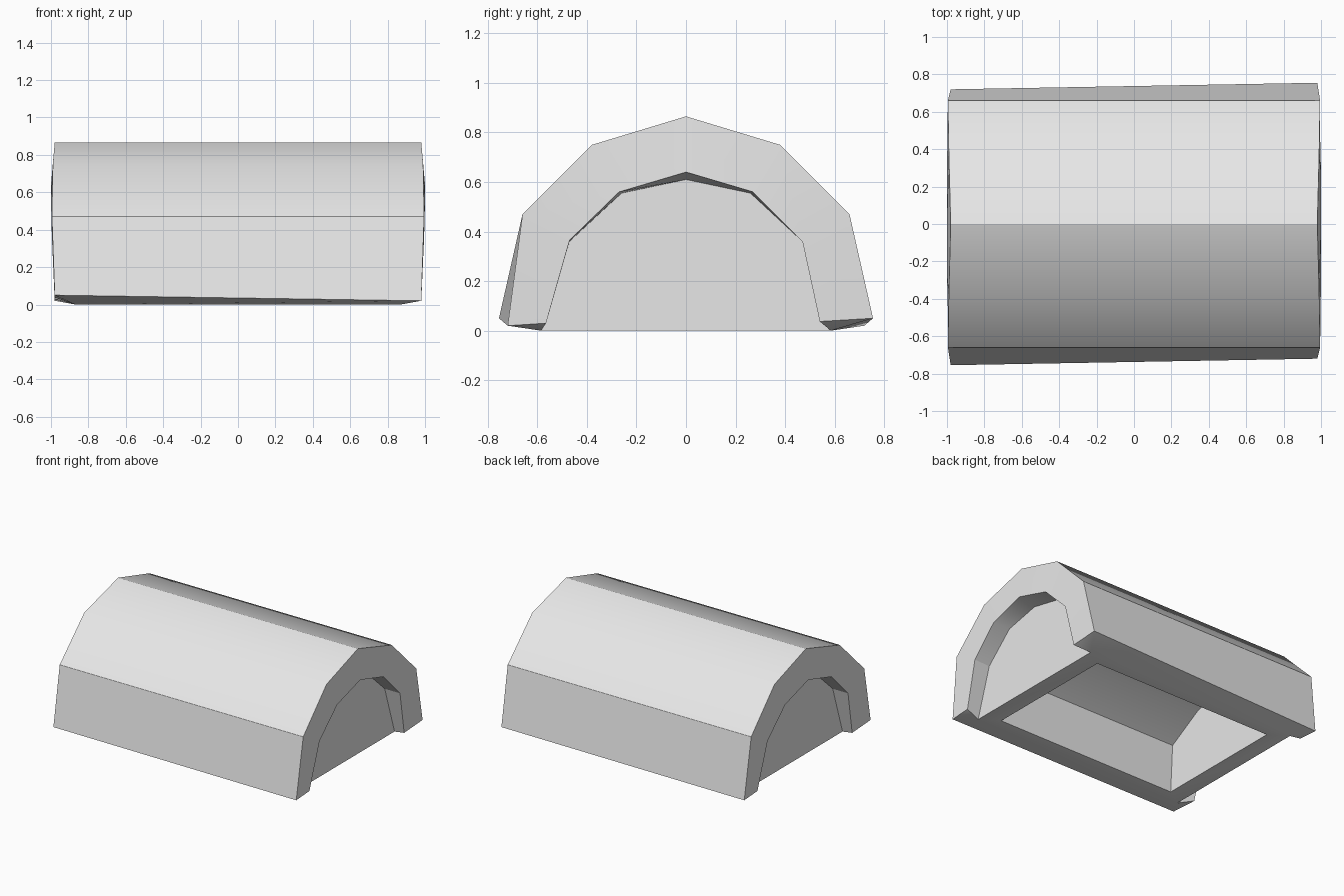
import bpy
import bmesh
import math

cube = bpy.data.objects.get("Cube")
if cube:
    bpy.data.objects.remove(cube, do_unlink=True)

# One plain grey for the whole shell
grey = bpy.data.materials.new("plain_grey")
grey.use_nodes = True
colour = (0.8, 0.8, 0.8, 1.0)
grey.diffuse_color = colour
grey.node_tree.nodes["Principled BSDF"].inputs["Base Color"].default_value = colour

# Arch sections at the +x end, each (x, y, z) from the -y foot to the +y foot
RIM_OUTER = [(0.98, -0.72, 0.02), (0.995, -0.66, 0.47), (0.99, -0.38, 0.75), (0.98, 0, 0.865),
             (0.99, 0.38, 0.75), (0.995, 0.66, 0.47), (0.98, 0.755, 0.05)]
RIM_INNER = [(0.98, -0.565, 0.03), (0.995, -0.47, 0.365), (1.0, -0.27, 0.56), (1.0, 0, 0.64),
             (1.0, 0.27, 0.56), (0.995, 0.47, 0.36), (0.98, 0.54, 0.037)]


def mirrored_arch(x, half):
    """Symmetric arch at a fixed x, from its feet up to the crown."""
    return [(x, -y, z) for y, z in half] + [(x, y, z) for y, z in half[-2::-1]]


WALL = mirrored_arch(0.87, [(0.585, 0), (0.47, 0.36), (0.26, 0.555), (0, 0.61)])
CAVITY = mirrored_arch(0.74, [(0.5, 0), (0.48, 0.35), (0.22, 0.5), (0, 0.56)])

bm = bmesh.new()


def both_ends(points):
    """Make a section at +x and the same one turned half round at -x."""
    near = [bm.verts.new(p) for p in points]
    far = [bm.verts.new((-x, -y, z)) for x, y, z in points]
    return near, far


def bridge(a, b):
    for i in range(len(a) - 1):
        bm.faces.new((a[i], a[i + 1], b[i + 1], b[i]))


outer, inner, wall, cavity = map(both_ends, (RIM_OUTER, RIM_INNER, WALL, CAVITY))

# Outside roof and inside of the cavity
bridge(outer[0], outer[1][::-1])
bridge(cavity[0], cavity[1][::-1])

for e in (0, 1):
    # End rim, recess and end wall, both sides of the wall
    bridge(outer[e], inner[e])
    bridge(inner[e], wall[e])
    bm.faces.new(wall[e])
    bm.faces.new(cavity[e])
    # Underside of the end wall
    bm.faces.new((wall[e][0], wall[e][-1], cavity[e][-1], cavity[e][0]))
    # Underside of one long leg, with the small feet at its ends
    o = 1 - e
    bm.faces.new((outer[e][0], outer[o][-1], wall[o][-1], wall[e][0]))
    bm.faces.new((wall[e][0], wall[o][-1], cavity[o][-1], cavity[e][0]))
    for i in (0, -1):
        bm.faces.new((outer[e][i], inner[e][i], wall[e][i]))

bmesh.ops.recalc_face_normals(bm, faces=bm.faces[:])
mesh = bpy.data.meshes.new("arched_shell")
bm.to_mesh(mesh)
bm.free()
mesh.materials.append(grey)

shell = bpy.data.objects.new("arched_shell", mesh)
bpy.context.collection.objects.link(shell)
bpy.ops.object.select_all(action='DESELECT')
shell.select_set(True)
bpy.context.view_layer.objects.active = shell
bpy.ops.object.shade_smooth_by_angle(angle=math.radians(30))
